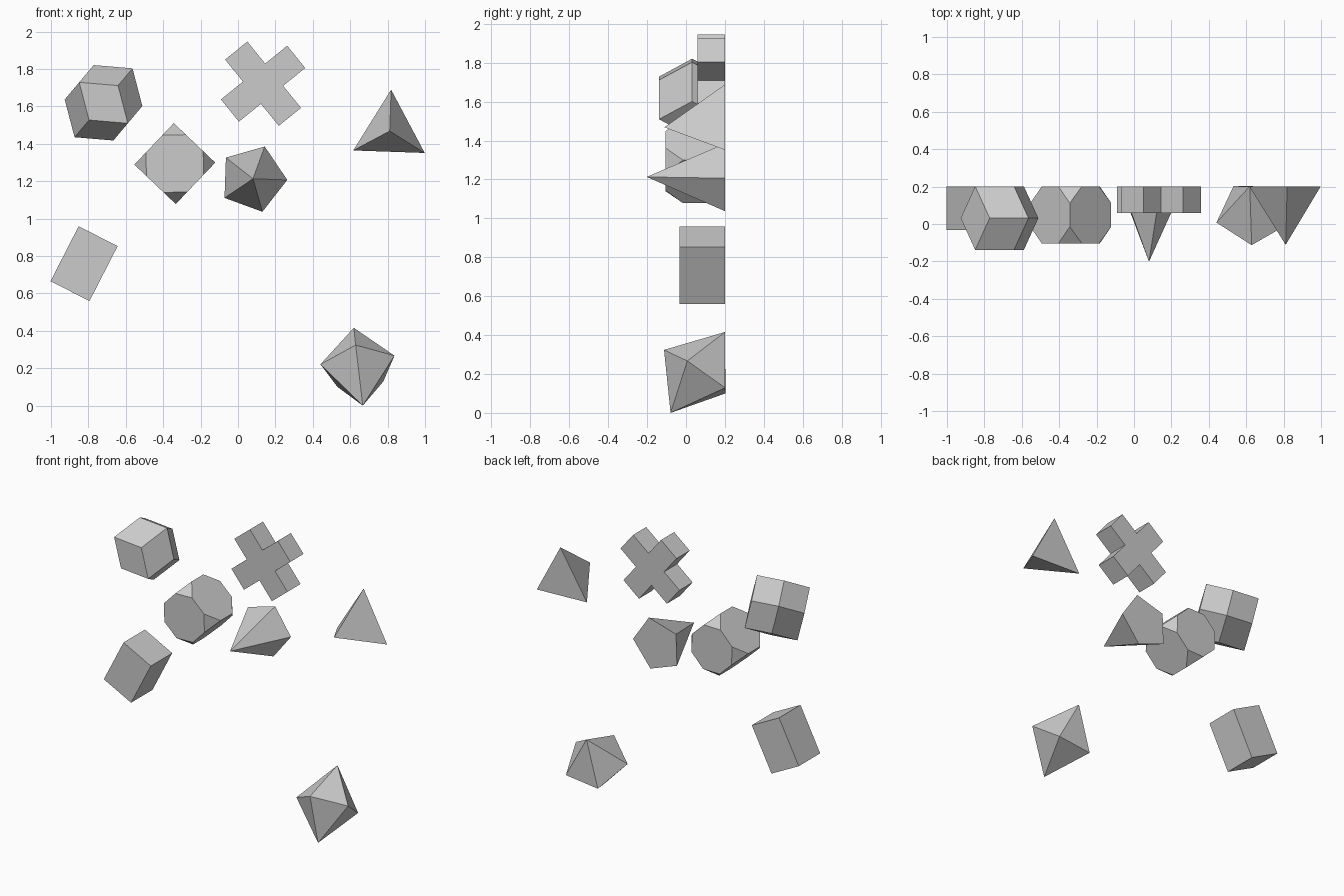
import bpy, bmesh
from math import sin, cos, pi, sqrt, radians
from itertools import product, permutations
from mathutils import Vector, Matrix

if "Cube" in bpy.data.objects:
    bpy.data.objects.remove(bpy.data.objects["Cube"])

BACK = 0.2015  # all solids rest against this plane


def finish(bm, name, matrix):
    bmesh.ops.dissolve_limit(bm, angle_limit=0.01, verts=bm.verts[:], edges=bm.edges[:])
    bmesh.ops.recalc_face_normals(bm, faces=bm.faces[:])
    bm.transform(matrix)
    mesh = bpy.data.meshes.new(name)
    bm.to_mesh(mesh)
    bm.free()
    obj = bpy.data.objects.new(name, mesh)
    bpy.context.collection.objects.link(obj)
    return obj


def place(x, y, z, deg):
    # position plus counter-clockwise turn as seen from the front
    return Matrix.Translation((x, y, z)) @ Matrix.Rotation(-radians(deg), 4, 'Y')


def hull(name, points, matrix):
    bm = bmesh.new()
    for p in points:
        bm.verts.new(p)
    bmesh.ops.convex_hull(bm, input=bm.verts[:])
    return finish(bm, name, matrix)


def ring(n, r):
    return [(r * cos(2 * pi * i / n), 0, r * sin(2 * pi * i / n)) for i in range(n)]


signs = list(product((-1, 1), repeat=3))

# rhombic dodecahedron lying on one face
s = 0.1203
pts = [Vector(p) * s for p in signs]
for axis in range(3):
    for d in (-2, 2):
        v = Vector((0, 0, 0))
        v[axis] = d * s
        pts.append(v)
pts = [Matrix.Rotation(pi / 4, 3, 'X') @ p for p in pts]
hull("rhombic_dodecahedron", pts, place(-0.719, BACK - s * sqrt(2), 1.619, 49.9))

# truncated cube lying on one octagon
h, k = 0.153, sqrt(2) - 1
pts = {(a * p[0], b * p[1], c * p[2])
       for a, b, c in signs for p in permutations((h, h, h * k))}
hull("truncated_cube", sorted(pts), place(-0.338, BACK - h, 1.294, 46.4))

# square prism
w, l = 0.117, 0.165
hull("square_prism", [(a * w, b * w, c * l) for a, b, c in signs],
     place(-0.823, BACK - w, 0.759, -27.1))

# pentagonal pyramid
hull("pentagonal_pyramid", ring(5, 0.1835) + [(0, -2 * BACK, 0)],
     place(0.08, BACK, 1.213, -2))

# tetrahedron
r = 0.221
hull("tetrahedron", ring(3, r) + [(0, -r * sqrt(2), 0)],
     place(0.811, BACK, 1.468, 88))

# pentagonal bipyramid resting on one face
up = Vector((-0.048, 0.28, 0.415)).normalized()
side = Vector((-0.014, -0.17, 0.116))
side = (side - up * side.dot(up)).normalized()
third = up.cross(side)
pts = [side * p[0] + third * p[2] for p in ring(5, 0.2095)] + [up * 0.252, up * -0.252]
hull("pentagonal_bipyramid", pts, Matrix.Translation((0.643, 0.061, 0.208)))

# plus-shaped prism
a, b, depth = 0.0765, 0.228, 0.143
bm = bmesh.new()
outline = []
for q in range(4):
    turn = Matrix.Rotation(q * pi / 2, 3, 'Y')
    outline += [bm.verts.new(turn @ Vector(p)) for p in ((a, 0, a), (b, 0, a), (b, 0, -a))]
face = bm.faces.new(outline)
new = bmesh.ops.extrude_face_region(bm, geom=[face])["geom"]
bmesh.ops.translate(bm, vec=(0, -depth, 0),
                    verts=[g for g in new if isinstance(g, bmesh.types.BMVert)])
if len(bm.faces) == 13:
    bm.faces.new(outline)
finish(bm, "plus_prism", place(0.134, BACK, 1.721, 39))
